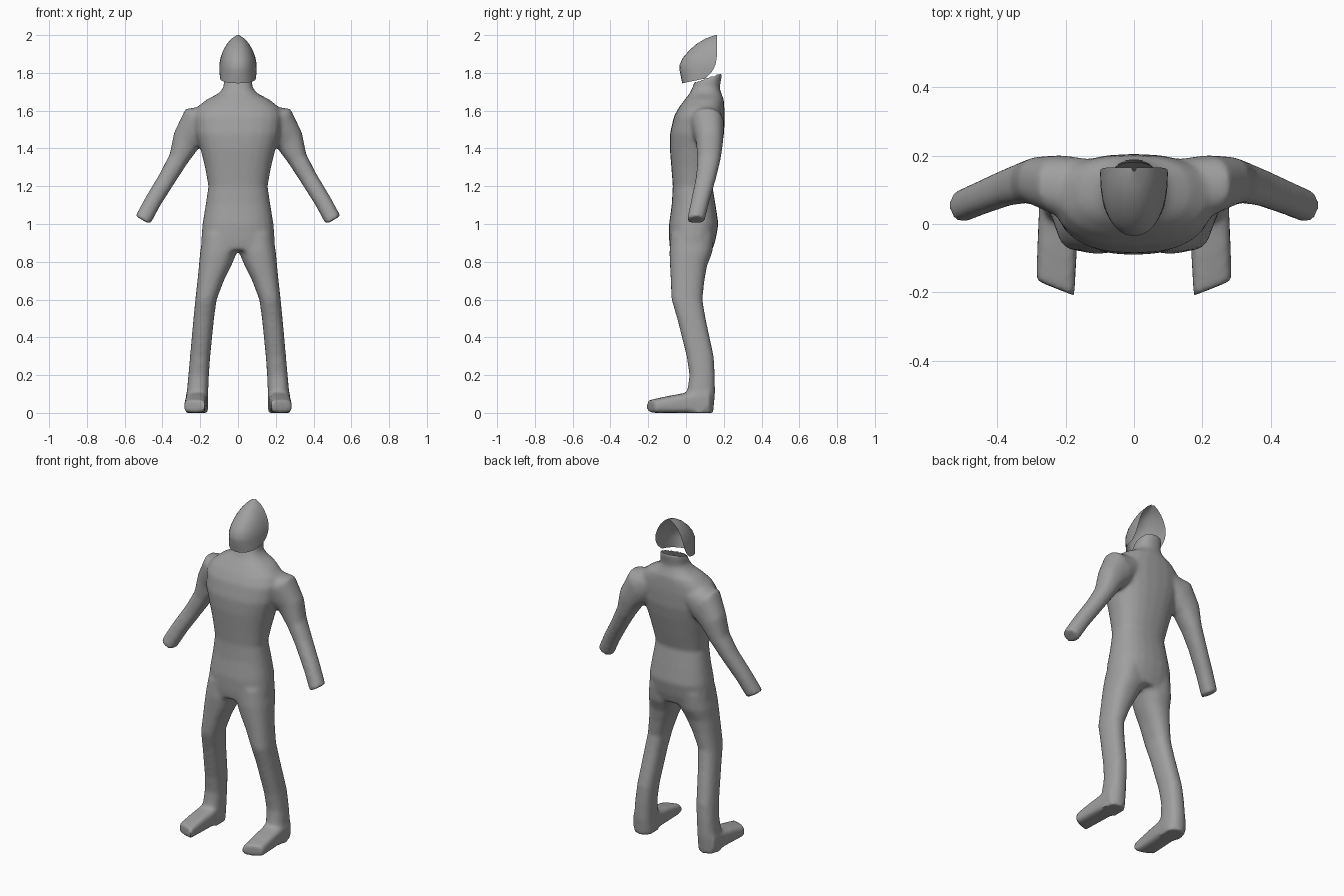
import bpy, bmesh, math
from mathutils import Vector

if "Cube" in bpy.data.objects:
    bpy.data.objects.remove(bpy.data.objects["Cube"])

grey = bpy.data.materials.new("plain_grey")
grey.diffuse_color = (0.35, 0.35, 0.35, 1)
grey.use_nodes = True
grey.node_tree.nodes["Principled BSDF"].inputs["Base Color"].default_value = grey.diffuse_color
N = 24


def spow(v, p):
    return math.copysign(abs(v) ** p, v)


def ring(c, u, v, p=2.4):
    """Closed superellipse with centre c and half axes u, v."""
    c, u, v = Vector(c), Vector(u), Vector(v)
    angles = [2 * math.pi * i / N for i in range(N)]
    return [c + u * spow(math.cos(a), 2 / p) + v * spow(math.sin(a), 2 / p) for a in angles]


def level_ring(z, x0, x1, y0, y1, p=2.4, tilt=0.0):
    """Horizontal ring given by its extents."""
    hy = (y1 - y0) / 2
    return ring(((x0 + x1) / 2, (y0 + y1) / 2, z), ((x1 - x0) / 2, 0, 0), (0, hy, tilt), p)


def loft(bm, rings, side=1):
    """Skin a row of rings and cap both ends; side=-1 mirrors in x."""
    rows = [[bm.verts.new((p.x * side, p.y, p.z)) for p in r] for r in rings]
    faces = [bm.faces.new((a[i], a[(i + 1) % N], b[(i + 1) % N], b[i]))
             for a, b in zip(rows, rows[1:]) for i in range(N)]
    faces += [bm.faces.new(rows[0]), bm.faces.new(rows[-1])]
    bmesh.ops.recalc_face_normals(bm, faces=faces)


def make_object(bm, name):
    me = bpy.data.meshes.new(name)
    bm.to_mesh(me)
    bm.free()
    me.materials.append(grey)
    ob = bpy.data.objects.new(name, me)
    bpy.context.collection.objects.link(ob)
    bpy.ops.object.select_all(action='DESELECT')
    bpy.context.view_layer.objects.active = ob
    ob.select_set(True)
    return ob


bm = bmesh.new()

# Torso and neck: height, half width, front y, back y
torso = [(0.86, 0.190, -0.085, 0.140), (0.92, 0.195, -0.090, 0.158),
         (1.00, 0.188, -0.090, 0.172), (1.10, 0.172, -0.076, 0.157),
         (1.20, 0.157, -0.070, 0.140), (1.30, 0.175, -0.078, 0.165),
         (1.40, 0.200, -0.086, 0.188), (1.48, 0.225, -0.085, 0.202),
         (1.57, 0.235, -0.064, 0.205), (1.62, 0.215, -0.036, 0.203),
         (1.66, 0.165, -0.006, 0.200), (1.69, 0.105, 0.018, 0.188),
         (1.72, 0.078, 0.033, 0.178)]
rings = [level_ring(z, -w, w, f, b) for z, w, f, b in torso]
rings.append(level_ring(1.78, -0.073, 0.073, 0.045, 0.194, 2.2, 0.025))
loft(bm, rings)

# Legs: height, inner x, outer x, front y, back y
leg = [(0.95, 0.005, 0.185, -0.080, 0.150), (0.85, 0.005, 0.201, -0.088, 0.140),
       (0.78, 0.035, 0.207, -0.085, 0.112), (0.70, 0.075, 0.215, -0.081, 0.098),
       (0.60, 0.113, 0.226, -0.077, 0.087), (0.50, 0.127, 0.236, -0.047, 0.104),
       (0.30, 0.147, 0.254, 0.003, 0.147), (0.20, 0.154, 0.263, 0.018, 0.153),
       (0.10, 0.158, 0.272, 0.005, 0.154), (0.00, 0.158, 0.277, 0.000, 0.144)]

# Feet: y, inner x, outer x, top height
foot = [(0.08, 0.160, 0.276, 0.13), (-0.01, 0.163, 0.278, 0.108),
        (-0.10, 0.168, 0.282, 0.092), (-0.21, 0.174, 0.286, 0.068)]

# Arms: centre, direction in the xz plane, half width, half depth
arm = [((0.130, 0.100, 1.560), (1.0, -0.2), 0.070, 0.090),
       ((0.215, 0.113, 1.525), (0.8, -0.6), 0.106, 0.088),
       ((0.275, 0.125, 1.440), (0.55, -0.83), 0.077, 0.072),
       ((0.315, 0.122, 1.345), (0.5, -0.86), 0.053, 0.062),
       ((0.370, 0.107, 1.250), (0.5, -0.86), 0.047, 0.054),
       ((0.450, 0.075, 1.120), (0.5, -0.86), 0.045, 0.049),
       ((0.504, 0.052, 1.020), (0.5, -0.86), 0.045, 0.047)]

for side in (1, -1):
    loft(bm, [level_ring(*row) for row in leg], side)
    toes = []
    for y, x0, x1, top in foot:
        r = ring(((x0 + x1) / 2, y, top / 2), ((x1 - x0) / 2, 0, 0), (0, 0, top / 2), 4)
        toes.append([Vector((p.x, p.y + 0.4 * (p.x - x0), p.z)) for p in r])
    loft(bm, toes, side)
    sleeve = []
    for c, (dx, dz), w, d in arm:
        n = Vector((-dz, 0, dx)).normalized()
        sleeve.append(ring(c, n * w, (0, d, 0), 2.3))
    loft(bm, sleeve, side)

body = make_object(bm, "body")

# Fuse limbs and torso into one soft skin
fuse = body.modifiers.new("fuse", 'REMESH')
fuse.mode = 'VOXEL'
fuse.voxel_size = 0.011
soften = body.modifiers.new("soften", 'SMOOTH')
soften.factor = 0.5
soften.iterations = 8
for m in ("fuse", "soften"):
    bpy.ops.object.modifier_apply(modifier=m)

# Open the top of the neck and set the soles on the floor
bm = bmesh.new()
bm.from_mesh(body.data)
bm.normal_update()
cap = [f for f in bm.faces if f.calc_center_median().z > 1.74 and f.normal.z > 0.6]
bmesh.ops.delete(bm, geom=cap, context='FACES')
low = min(v.co.z for v in bm.verts)
for v in bm.verts:
    v.co.z -= low * max(0.0, 1 - v.co.z / 0.3)
bm.to_mesh(body.data)
bm.free()
for f in body.data.polygons:
    f.material_index = 0
if not body.data.materials:
    body.data.materials.append(grey)
bpy.ops.object.shade_smooth_by_angle(angle=math.radians(50))

# Head: open face shell; height, half width, front y, back y, rise towards the back
head = [(1.745, 0.094, -0.020, 0.100, 0.025), (1.780, 0.098, -0.027, 0.133, 0.020),
        (1.810, 0.099, -0.033, 0.148, 0.015), (1.840, 0.098, -0.035, 0.158, 0.010),
        (1.880, 0.091, -0.017, 0.163, 0.005), (1.920, 0.078, 0.018, 0.165, 0),
        (1.955, 0.058, 0.058, 0.165, 0), (1.982, 0.034, 0.104, 0.165, 0),
        (2.000, 0.006, 0.155, 0.165, 0)]
bm = bmesh.new()
rows = []
for z, w, f, b, rise in head:
    row = []
    for i in range(17):
        t = math.pi * (i / 16 - 0.5)
        s = abs(math.cos(t)) ** 0.9
        row.append(bm.verts.new((w * spow(math.sin(t), 0.9), b - (b - f) * s, z + rise * (1 - s))))
    rows.append(row)
for a, c in zip(rows, rows[1:]):
    for i in range(16):
        bm.faces.new((a[i], a[i + 1], c[i + 1], c[i]))
make_object(bm, "face_shell")
bpy.ops.object.shade_smooth_by_angle(angle=math.radians(60))
